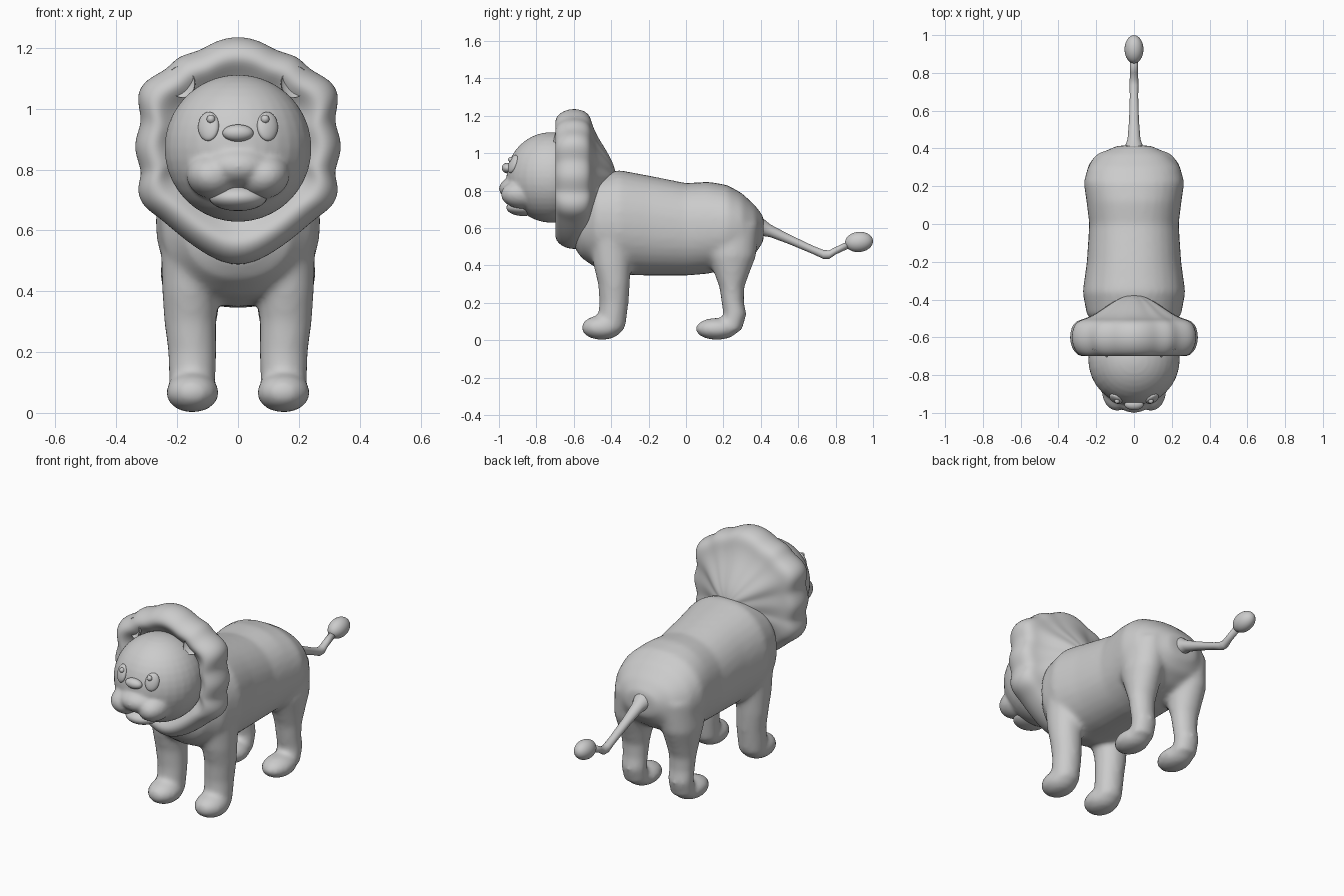
import bpy, bmesh
from math import sin, cos, pi, copysign
from mathutils import Matrix, Vector, Euler

cube = bpy.data.objects.get("Cube")
if cube:
    bpy.data.objects.remove(cube)

grey = bpy.data.materials.new("plain_grey")
grey.use_nodes = True
colour = (0.6, 0.6, 0.6, 1)
grey.diffuse_color = colour
for node in grey.node_tree.nodes:
    if node.type == 'BSDF_PRINCIPLED':
        node.inputs["Base Color"].default_value = colour


def finish(name, bm):
    bmesh.ops.recalc_face_normals(bm, faces=bm.faces)
    for f in bm.faces:
        f.smooth = True
    mesh = bpy.data.meshes.new(name)
    bm.to_mesh(mesh)
    bm.free()
    mesh.materials.append(grey)
    ob = bpy.data.objects.new(name, mesh)
    bpy.context.collection.objects.link(ob)
    return ob


def loft(bm, rings):
    """Skin closed rings of points and cap both ends."""
    loops = [[bm.verts.new(p) for p in ring] for ring in rings]
    n = len(loops[0])
    for a, b in zip(loops, loops[1:]):
        for i in range(n):
            j = (i + 1) % n
            bm.faces.new((a[i], a[j], b[j], b[i]))
    bm.faces.new(loops[0][::-1])
    bm.faces.new(loops[-1])


def oval(n=32, power=1.0):
    angles = [2 * pi * i / n for i in range(n)]
    return [(copysign(abs(cos(a)) ** power, cos(a)),
             copysign(abs(sin(a)) ** power, sin(a))) for a in angles]


def ball(bm, loc, size, rot=(0, 0, 0)):
    m = Matrix.LocRotScale(Vector(loc), Euler(rot), Vector(size))
    return bmesh.ops.create_uvsphere(bm, u_segments=32, v_segments=20, radius=1, matrix=m)


def blob(name, loc, size, rot=(0, 0, 0)):
    bm = bmesh.new()
    ball(bm, loc, size, rot)
    return finish(name, bm)


def blend(ob, voxel, rounds):
    """Fuse overlapping volumes into one soft skin."""
    mod = ob.modifiers.new("fuse", 'REMESH')
    mod.mode = 'VOXEL'
    mod.voxel_size = voxel
    mod.use_smooth_shade = True
    mod = ob.modifiers.new("soften", 'SMOOTH')
    mod.factor = 0.5
    mod.iterations = rounds


# Body trunk: y, bottom, top, half width
trunk = [(-.60, .50, .72, .10), (-.56, .44, .80, .18), (-.48, .385, .88, .25),
         (-.36, .35, .91, .272), (-.2, .345, .88, .25), (0, .345, .84, .237),
         (.12, .355, .847, .252), (.22, .38, .83, .267), (.30, .41, .785, .245),
         (.37, .46, .72, .185), (.415, .53, .66, .09)]
bm = bmesh.new()
loft(bm, [[(u * w, y, (lo + hi) / 2 + v * (hi - lo) / 2) for u, v in oval(power=.9)]
          for y, lo, hi, w in trunk])

# Legs: height, x, y, half width, half depth
front_leg = [(.60, .15, -.40, .105, .12), (.40, .157, -.395, .093, .10),
             (.30, .157, -.385, .086, .085), (.20, .15, -.385, .08, .078),
             (.06, .15, -.40, .075, .075)]
hind_leg = [(.62, .14, .25, .105, .14), (.45, .15, .245, .105, .13),
            (.36, .15, .245, .09, .095), (.28, .15, .245, .077, .066),
            (.20, .15, .25, .07, .06), (.14, .15, .262, .07, .062),
            (.05, .15, .24, .068, .058)]
for side in (-1, 1):
    for leg in (front_leg, hind_leg):
        loft(bm, [[(side * x + u * a, y + v * b, z) for u, v in oval()]
                  for z, x, y, a, b in leg])
    ball(bm, (side * .15, -.45, .067), (.088, .11, .066))
    ball(bm, (side * .15, .165, .06), (.084, .115, .059))
blend(finish("body_and_legs", bm), .014, 10)

# Tail with a kink and a tuft: y, z, radius
tail = [(.37, .62, .075), (.41, .605, .048), (.45, .585, .034), (.55, .54, .026),
        (.68, .482, .022), (.735, .458, .024), (.765, .457, .023),
        (.80, .478, .02), (.88, .515, .02)]
bm = bmesh.new()
loft(bm, [[(u * r, y, z + v * r) for u, v in oval(20)] for y, z, r in tail])
finish("tail", bm)
blob("tail_tuft", (0, .925, .525), (.05, .075, .054), (.1, 0, 0))

# Mane: scalloped outline swept from the face rim over a dome at the back
outline = [(0, 1.245), (.08, 1.225), (.13, 1.19), (.2, 1.178), (.235, 1.13),
           (.305, 1.10), (.337, 1.05), (.325, .99), (.32, .95), (.35, .88),
           (.325, .81), (.32, .78), (.337, .73), (.315, .675), (.26, .64),
           (.2, .585), (.1, .51), (0, .472)]
outline += [(-x, z) for x, z in outline[-2:0:-1]]
sweep = [(.5, -.62), (.68, -.67), (.79, -.705), (.9, -.69), (.98, -.645), (1, -.59),
         (.96, -.535), (.87, -.51), (.75, -.50), (.6, -.475), (.43, -.435),
         (.22, -.39), (.06, -.375)]
bm = bmesh.new()
loft(bm, [[(x * s, y, .87 + (z - .87) * s) for x, z in outline] for s, y in sweep])
mane = finish("mane", bm)
mod = mane.modifiers.new("round", 'SUBSURF')
mod.levels = mod.render_levels = 2

# Head with the muzzle blended in
bm = bmesh.new()
ball(bm, (0, -.72, .87), (.242, .24, .242))
ball(bm, (0, -.87, .81), (.125, .13, .075))
for side in (-1, 1):
    ball(bm, (side * .08, -.865, .78), (.09, .125, .078), (0, side * -.2, side * .15))
    ball(bm, (side * .143, -.865, .825), (.024, .045, .035))
blend(finish("head", bm), .01, 6)
blob("lower_lip", (0, -.87, .708), (.095, .09, .044))
blob("nose", (0, -.955, .92), (.051, .03, .028))

# Eyes, pupils and cupped ears
for side, label in ((-1, "right"), (1, "left")):
    blob(label + "_eye", (side * .097, -.925, .942), (.037, .018, .05),
         (-.3, side * .2, side * .42))
    blob(label + "_pupil", (side * .089, -.937, .966), (.014, .014, .014))
    bm = bmesh.new()
    ball(bm, (0, 0, 0), (.046, .035, .055))
    for v in bm.verts:
        if v.co.y < 0:
            v.co.y *= -.45
    bm.transform(Matrix.LocRotScale(Vector((side * .187, -.685, 1.088)),
                                    Euler((-.2, side * .6, side * .3)), None))
    finish(label + "_ear", bm)
